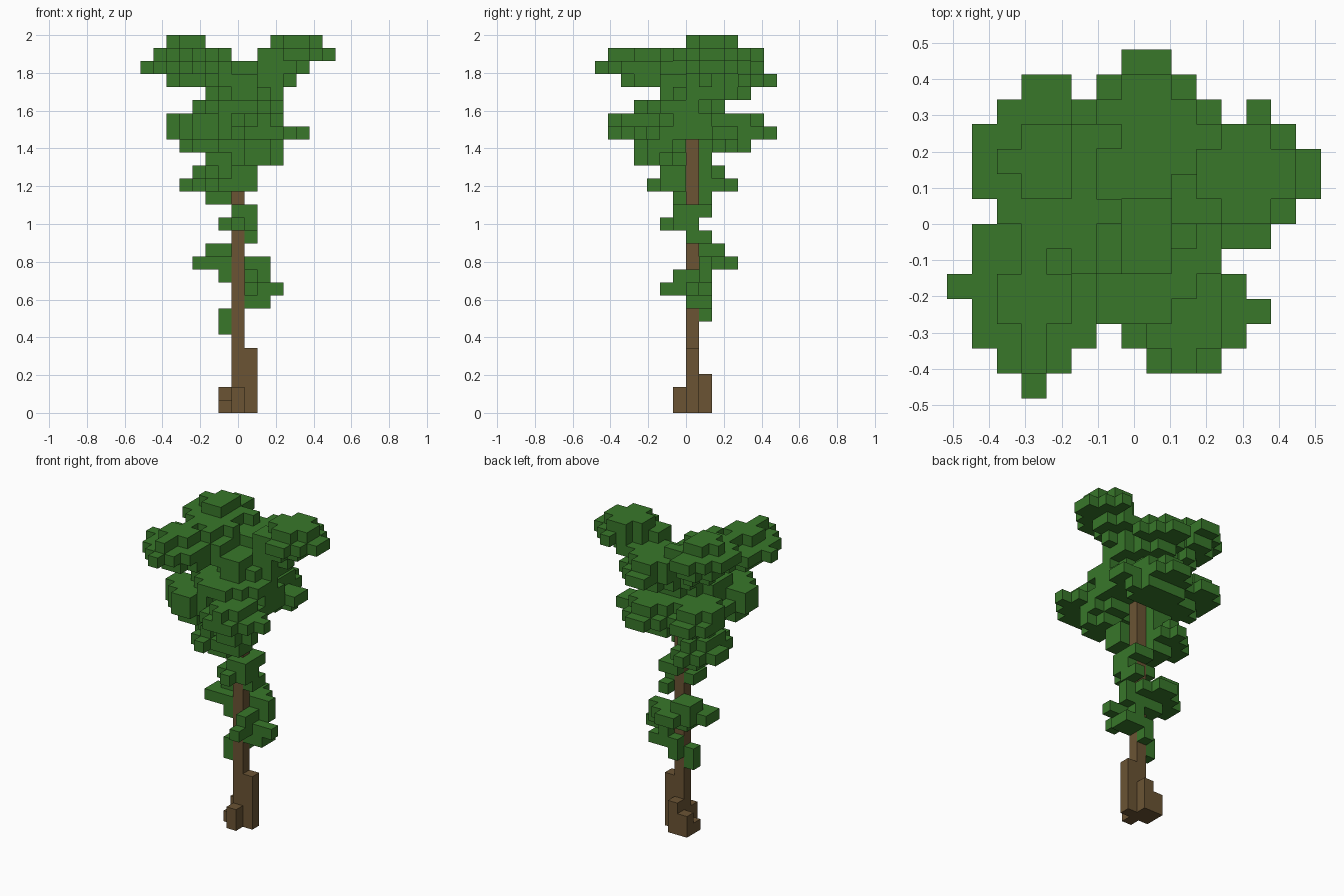
import bpy
import bmesh
from mathutils import Vector

cube = bpy.data.objects.get("Cube")
if cube:
    bpy.data.objects.remove(cube, do_unlink=True)

CELL = 2 / 29          # the tree is 29 blocks tall
TRUNK_HEIGHT = 23
ROUNDNESS = 0.88
filled = {}            # block position -> part name
part_colours = {}


def make_material(name, colour):
    material = bpy.data.materials.new(name)
    material.use_nodes = True
    material.diffuse_color = colour
    shader = material.node_tree.nodes["Principled BSDF"]
    shader.inputs["Base Color"].default_value = colour
    shader.inputs["Roughness"].default_value = 0.9
    return material


bark = make_material("brown_bark", (0.145, 0.088, 0.034, 1))
leaf = make_material("green_leaf", (0.04, 0.186, 0.023, 1))


def fill(part, block):
    filled.setdefault(block, part)


def patch(part, layer, x_min, x_max, y_min, y_max):
    """Fill one layer of blocks inside an oval that fits the given bounds."""
    width = x_max - x_min + 1
    depth = y_max - y_min + 1
    for x in range(x_min, x_max + 1):
        for y in range(y_min, y_max + 1):
            u = (2 * x - x_min - x_max) / width
            v = (2 * y - y_min - y_max) / depth
            if u * u + v * v <= ROUNDNESS:
                fill(part, (x, y, layer))


def foliage(part, *patches):
    part_colours[part] = leaf
    for bounds in patches:
        patch(part, *bounds)


def column(part, x, y, height):
    part_colours[part] = bark
    for layer in range(height):
        fill(part, (x, y, layer))


# Trunk and root blocks
column("trunk", 0, 0, TRUNK_HEIGHT)
column("left_root", 1, 0, 5)
column("back_root", 0, 1, 3)
column("back_right_root", -1, 1, 2)
column("right_root", -1, 0, 1)
column("front_root", 0, -1, 2)

# Small leaf tufts climbing the trunk
foliage("hanging_leaves", (6, -1, -1, 0, 0), (7, -1, -1, 0, 0),
        (7, 0, 0, 1, 1), (8, 0, 0, 1, 1))
foliage("lower_left_tuft", (8, 1, 2, 0, 1), (9, 0, 2, -1, 1),
        (9, 3, 3, 0, 0), (9, 1, 1, -2, -2),
        (10, -1, 2, 1, 1), (10, 1, 1, -1, 0))
foliage("lower_right_tuft", (10, -1, -1, 0, 0), (11, -3, -3, 0, 1),
        (11, -2, 1, 1, 2), (11, -2, -1, 0, 0), (11, -1, 0, 3, 3),
        (11, 2, 2, 1, 1), (12, -2, -1, 1, 2))
foliage("middle_tuft", (13, 1, 1, 0, 1), (14, -1, 1, -1, 0),
        (14, 0, 0, -2, -2), (15, 0, 1, -1, 1))
foliage("upper_tuft", (16, -2, -1, -1, 1), (17, -4, -4, 0, 1),
        (17, -3, -1, -3, 3), (17, 0, 1, -2, -1),
        (18, -3, -1, -2, 2), (18, 0, 1, -2, -1))

# Lower crown: a core and four lobes
foliage("lower_crown_core", (19, -2, -1, -2, 2), (20, -3, -1, -3, 2),
        (21, -4, 3, -3, 3), (22, -3, 3, -3, 3))
foliage("lower_crown_front_left", (19, 0, 3, -4, -2), (20, 0, 3, -4, -1),
        (21, 0, 4, -6, -2), (21, 5, 5, -4, -4), (22, 1, 3, -6, -2))
foliage("lower_crown_front_right", (20, -4, -1, -4, -1),
        (21, -4, -1, -5, -1), (21, -5, -5, -3, -2),
        (22, -4, -1, -5, -1), (22, -5, -5, -3, -2))
foliage("lower_crown_back", (20, -2, 3, 2, 4), (21, -1, 2, 1, 6),
        (21, 3, 4, 2, 3), (22, -1, 2, 1, 5))
foliage("lower_crown_back_right", (20, -4, -1, 1, 3),
        (21, -5, -2, 1, 5), (22, -5, -2, 1, 4))

# Upper crown: a neck and four lobes
foliage("upper_crown_core", (23, -3, 3, -4, 2), (24, -2, 3, -2, 4),
        (25, -2, 2, -2, 3), (26, -3, -1, -3, 2), (27, -4, -1, -1, 1))
foliage("upper_crown_front_right", (25, -5, -2, -5, -1),
        (26, -6, -2, -6, -2), (26, -6, -3, -2, -1),
        (26, -7, -7, -3, -3), (26, -4, -4, -7, -7),
        (27, -5, -3, -5, -2), (27, -4, -4, -6, -1), (27, -2, -2, -2, -2))
foliage("upper_crown_back_right", (25, -4, -2, 1, 3), (26, -5, -2, 1, 4),
        (27, -6, -2, 0, 4), (27, -4, -3, 4, 5), (27, -1, -1, 3, 3),
        (28, -4, -3, 1, 3), (28, -5, -5, 2, 2))
foliage("upper_crown_left", (25, 1, 4, 0, 2), (26, 1, 5, 0, 3),
        (27, 3, 7, 0, 3), (27, 2, 3, 0, 1), (27, 5, 5, 3, 4),
        (27, 4, 5, -1, 0), (28, 3, 6, 0, 3))
foliage("upper_crown_back", (25, -1, 2, 0, 6), (25, -1, 3, 3, 5),
        (26, -1, 2, 1, 5))


def add_block(bm, block):
    """Add only the sides of a block that are not against another block."""
    centre = Vector(block) + Vector((0, 0.5, 0.5))
    for axis in range(3):
        for sign in (-1, 1):
            neighbour = list(block)
            neighbour[axis] += sign
            if tuple(neighbour) in filled:
                continue
            normal, across, along = Vector(), Vector(), Vector()
            normal[axis] = sign / 2
            across[(axis + 1) % 3] = sign / 2
            along[(axis + 2) % 3] = 0.5
            corners = (-across - along, across - along,
                       across + along, along - across)
            bm.faces.new([bm.verts.new((centre + normal + c) * CELL)
                          for c in corners])


# Turn every part into its own mesh
for part, material in part_colours.items():
    bm = bmesh.new()
    for block, owner in filled.items():
        if owner == part:
            add_block(bm, block)
    bmesh.ops.remove_doubles(bm, verts=bm.verts, dist=CELL / 100)
    mesh = bpy.data.meshes.new(part)
    bm.to_mesh(mesh)
    bm.free()
    mesh.materials.append(material)
    bpy.context.collection.objects.link(bpy.data.objects.new(part, mesh))
